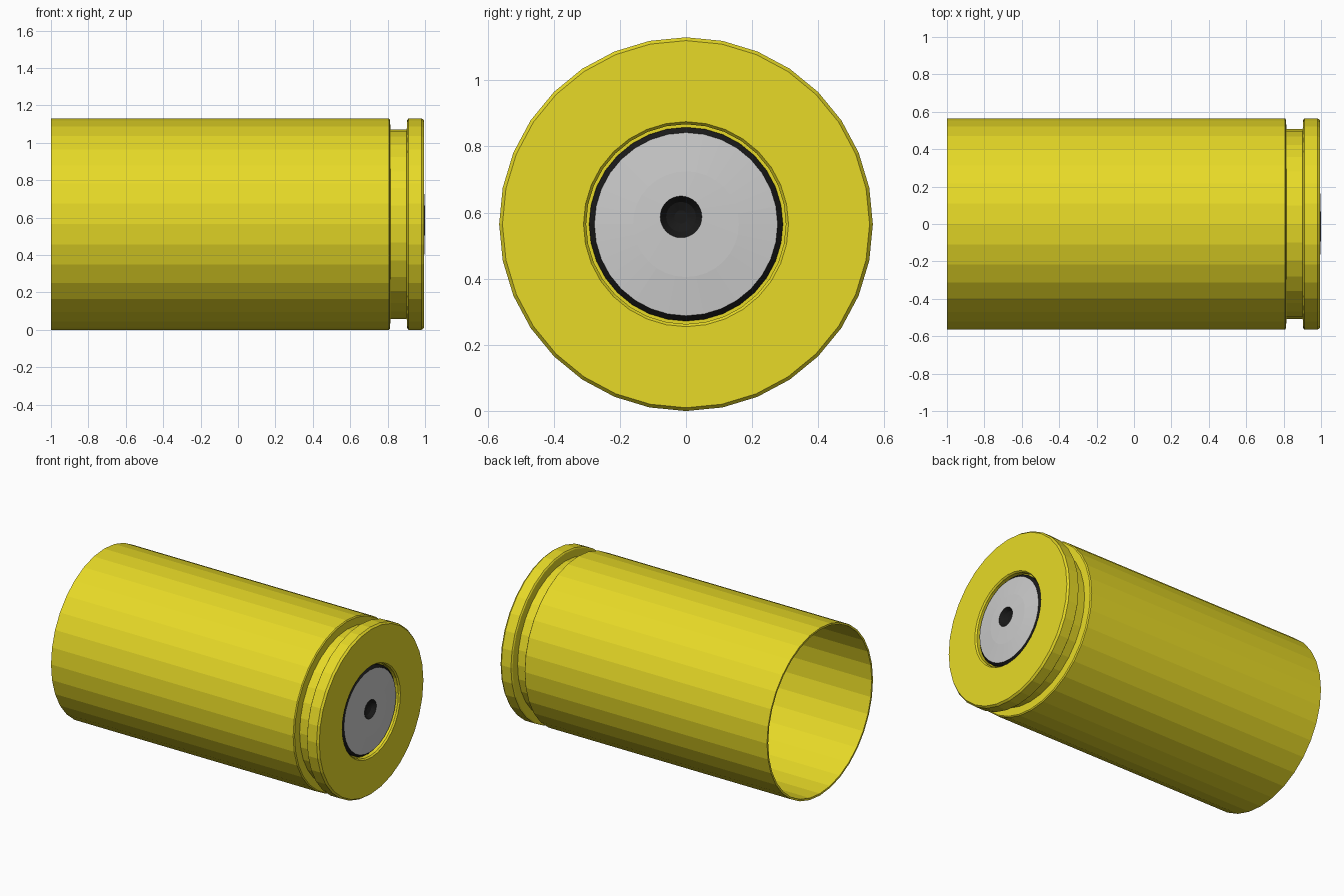
import bpy, bmesh
from math import sin, cos, pi

if "Cube" in bpy.data.objects:
    bpy.data.objects.remove(bpy.data.objects["Cube"])

R = 0.565      # outer radius, also the height of the axis
SIDES = 32


def material(name, rgb):
    m = bpy.data.materials.new(name)
    m.diffuse_color = (*rgb, 1)
    m.use_nodes = True
    m.node_tree.nodes["Principled BSDF"].inputs["Base Color"].default_value = m.diffuse_color
    return m


brass = material("brass", (0.80, 0.70, 0.02))
black = material("black", (0.01, 0.01, 0.01))
steel = material("steel", (0.8, 0.8, 0.8))


def lathe(name, profile, mats, bands=None, cap=False):
    """Spin (x, radius[, y shift, z shift]) points around the x axis."""
    bm = bmesh.new()
    rings = []
    for x, r, *off in profile:
        dy, dz = off or (0, 0)
        rings.append([bm.verts.new((x, dy + r * sin(2 * pi * i / SIDES),
                                    R + dz + r * cos(2 * pi * i / SIDES)))
                      for i in range(SIDES)])
    for k, (a, b) in enumerate(zip(rings, rings[1:])):
        for i in range(SIDES):
            j = (i + 1) % SIDES
            f = bm.faces.new((a[i], b[i], b[j], a[j]))
            f.material_index = bands[k] if bands else 0
    if cap:
        f = bm.faces.new(rings[-1][::-1])
        f.material_index = bands[-1] if bands else 0
        bm.faces.new(rings[0])
    bmesh.ops.recalc_face_normals(bm, faces=bm.faces)
    mesh = bpy.data.meshes.new(name)
    bm.to_mesh(mesh)
    bm.free()
    for m in mats:
        mesh.materials.append(m)
    obj = bpy.data.objects.new(name, mesh)
    bpy.context.collection.objects.link(obj)
    return obj


# Casing: hollow tube, extraction groove, rim and primer pocket
lathe("casing", [
    (0.78, 0.20), (0.78, 0.552), (-1.0, 0.552),          # inside floor and wall
    (-1.0, R), (0.807, R), (0.813, 0.558),               # outer wall
    (0.815, 0.507), (0.902, 0.507),                      # groove
    (0.905, 0.557), (0.911, R), (0.982, R), (0.995, 0.555),  # rim
    (0.995, 0.31), (0.985, 0.302), (0.955, 0.302), (0.955, 0.20),  # pocket
], [brass], cap=True)

# Primer: black bevelled edge, slightly domed face, off-centre black dent
lathe("primer", [
    (0.94, 0.293), (0.970, 0.293), (0.985, 0.277), (0.996, 0.16),
    (0.999, 0.063, -0.015, 0.022), (0.975, 0.045, -0.015, 0.022),
    (0.965, 0.02, -0.015, 0.022),
], [steel, black], bands=[1, 1, 0, 0, 1, 1], cap=True)
